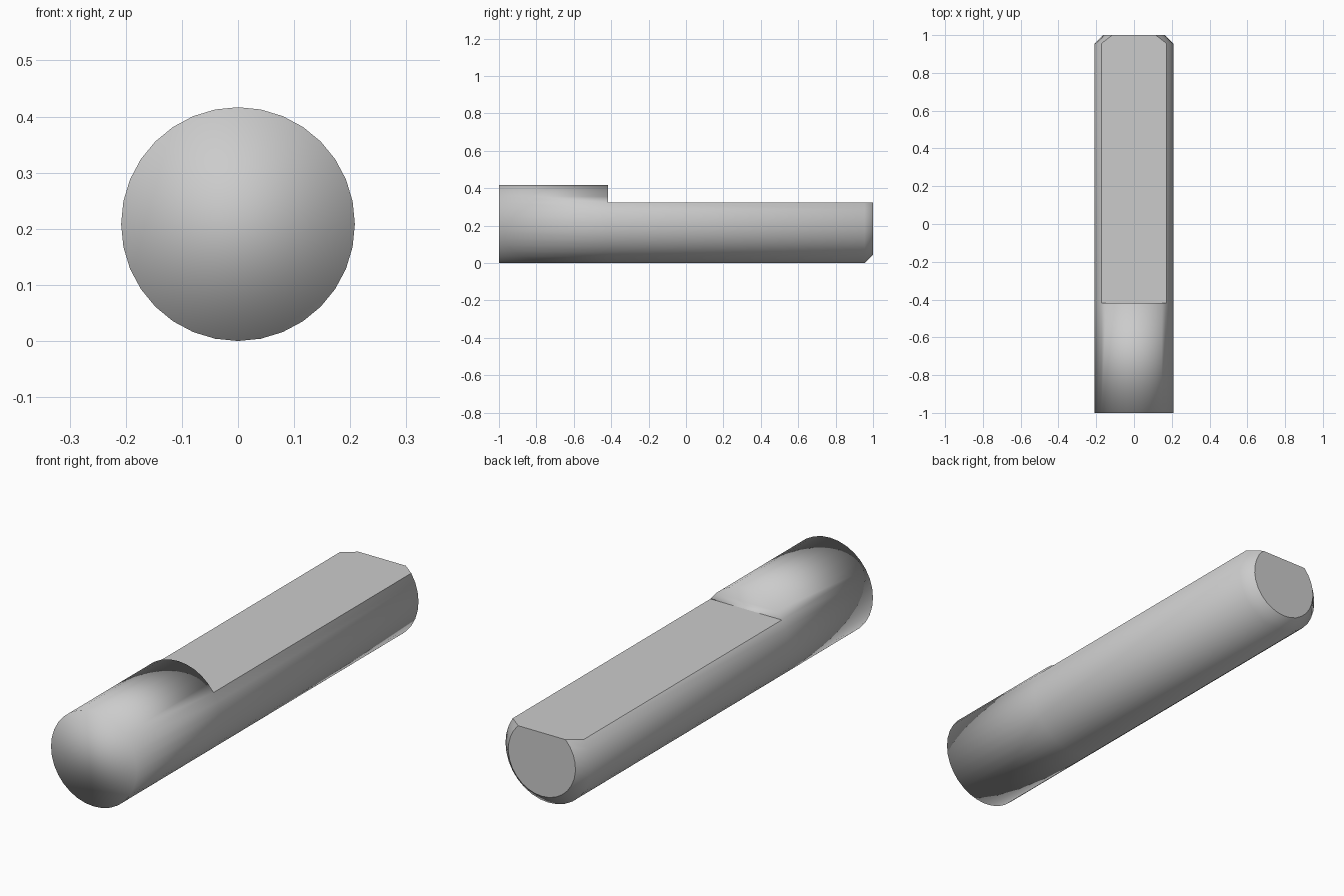
import bpy, bmesh
from math import radians, asin, sin, cos, pi

if "Cube" in bpy.data.objects:
    bpy.data.objects.remove(bpy.data.objects["Cube"])

R = 0.2083              # pin radius
FLAT = R * sin(radians(33.75))   # height of the flat above the axis
STEP_Y = -0.417         # where the flat begins
CHAMFER = 0.045
ARC = 22                # sides left below the flat, of 32 in total

bm = bmesh.new()


def arc_ring(radius, y):
    """Arc running under the axis from one flat edge to the other."""
    a = asin(FLAT / radius)
    ring = []
    for i in range(ARC + 1):
        t = a - (pi + 2 * a) * i / ARC
        ring.append(bm.verts.new((radius * cos(t), y, R + radius * sin(t))))
    return ring


def crown_ring(y):
    """Remaining upper points of the full circle, continuing the arc."""
    ring = []
    for i in range(1, 32 - ARC):
        t = radians(146.25 - 11.25 * i)
        ring.append(bm.verts.new((R * cos(t), y, R + R * sin(t))))
    return ring


def skin(a, b):
    for i in range(len(a) - 1):
        bm.faces.new((a[i], a[i + 1], b[i + 1], b[i])).smooth = True


# Full round head
front, step = arc_ring(R, -1), arc_ring(R, STEP_Y)
front_top, step_top = crown_ring(-1), crown_ring(STEP_Y)
skin(front, step)
skin([front[-1]] + front_top + [front[0]], [step[-1]] + step_top + [step[0]])
bm.faces.new(front + front_top).smooth = True
bm.faces.new([step[-1]] + step_top + [step[0]]).smooth = True

# D-shaped shaft with chamfered end
shoulder, tip = arc_ring(R, 1 - CHAMFER), arc_ring(R - CHAMFER, 1)
skin(step, shoulder)
skin(shoulder, tip)
bm.faces.new(tip)
bm.faces.new((step[0], shoulder[0], tip[0], tip[-1], shoulder[-1], step[-1]))

bmesh.ops.recalc_face_normals(bm, faces=bm.faces)
mesh = bpy.data.meshes.new("flatted_pin")
bm.to_mesh(mesh)
bm.free()
pin = bpy.data.objects.new("flatted_pin", mesh)
bpy.context.collection.objects.link(pin)
